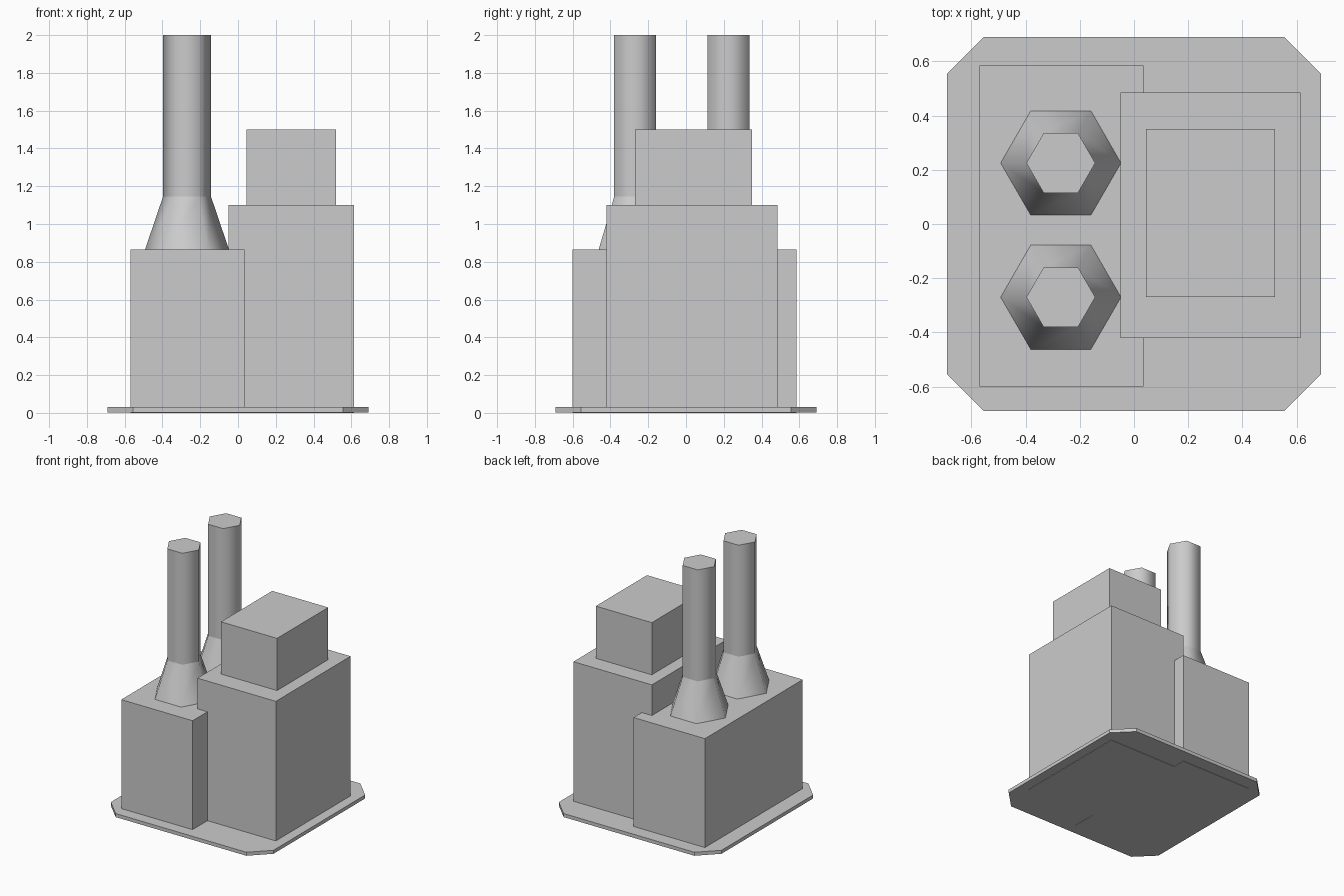
import bpy
import bmesh
import math

cube = bpy.data.objects.get("Cube")
if cube:
    bpy.data.objects.remove(cube, do_unlink=True)

# Single plain grey
grey = bpy.data.materials.new("light_grey")
grey.use_nodes = True
colour = (0.6, 0.6, 0.6, 1)
grey.diffuse_color = colour
grey.node_tree.nodes["Principled BSDF"].inputs["Base Color"].default_value = colour


def prism(name, bottom, top, z0, z1, smooth=False):
    """Loft a solid between two matching outlines at heights z0 and z1."""
    bm = bmesh.new()
    low = [bm.verts.new((x, y, z0)) for x, y in bottom]
    high = [bm.verts.new((x, y, z1)) for x, y in top]
    bm.faces.new(low[::-1])
    bm.faces.new(high)
    n = len(low)
    for i in range(n):
        j = (i + 1) % n
        side = bm.faces.new((low[i], low[j], high[j], high[i]))
        side.smooth = smooth
    # Keep the rims crisp against the smooth sides
    for edge in bm.edges:
        edge.smooth = abs(edge.verts[0].co.z - edge.verts[1].co.z) > 0.001
    mesh = bpy.data.meshes.new(name)
    bm.to_mesh(mesh)
    bm.free()
    mesh.materials.append(grey)
    obj = bpy.data.objects.new(name, mesh)
    bpy.context.collection.objects.link(obj)
    return obj


def block(name, x0, x1, y0, y1, z0, z1):
    outline = [(x0, y0), (x1, y0), (x1, y1), (x0, y1)]
    return prism(name, outline, outline, z0, z1)


def hexagon(x, y, r):
    return [(x + r * math.cos(i * math.pi / 3), y + r * math.sin(i * math.pi / 3))
            for i in range(6)]


# Ground slab with cut corners
half, cut = 0.69, 0.555
slab = [(-cut, -half), (cut, -half), (half, -cut), (half, cut),
        (cut, half), (-cut, half), (-half, cut), (-half, -cut)]
prism("base_slab", slab, slab, 0.003, 0.03)

# Building volumes
block("chimney_hall", -0.57, 0.035, -0.60, 0.585, 0, 0.865)
block("main_building", -0.05, 0.615, -0.42, 0.485, 0, 1.10)
block("roof_block", 0.045, 0.52, -0.27, 0.35, 1.10, 1.50)

# Pair of hexagonal chimneys on flared feet
for side, y in (("front", -0.27), ("back", 0.225)):
    foot, shaft = hexagon(-0.27, y, 0.222), hexagon(-0.27, y, 0.127)
    prism(side + "_chimney_foot", foot, shaft, 0.865, 1.145, True)
    prism(side + "_chimney_shaft", shaft, shaft, 1.145, 2.0, True)
